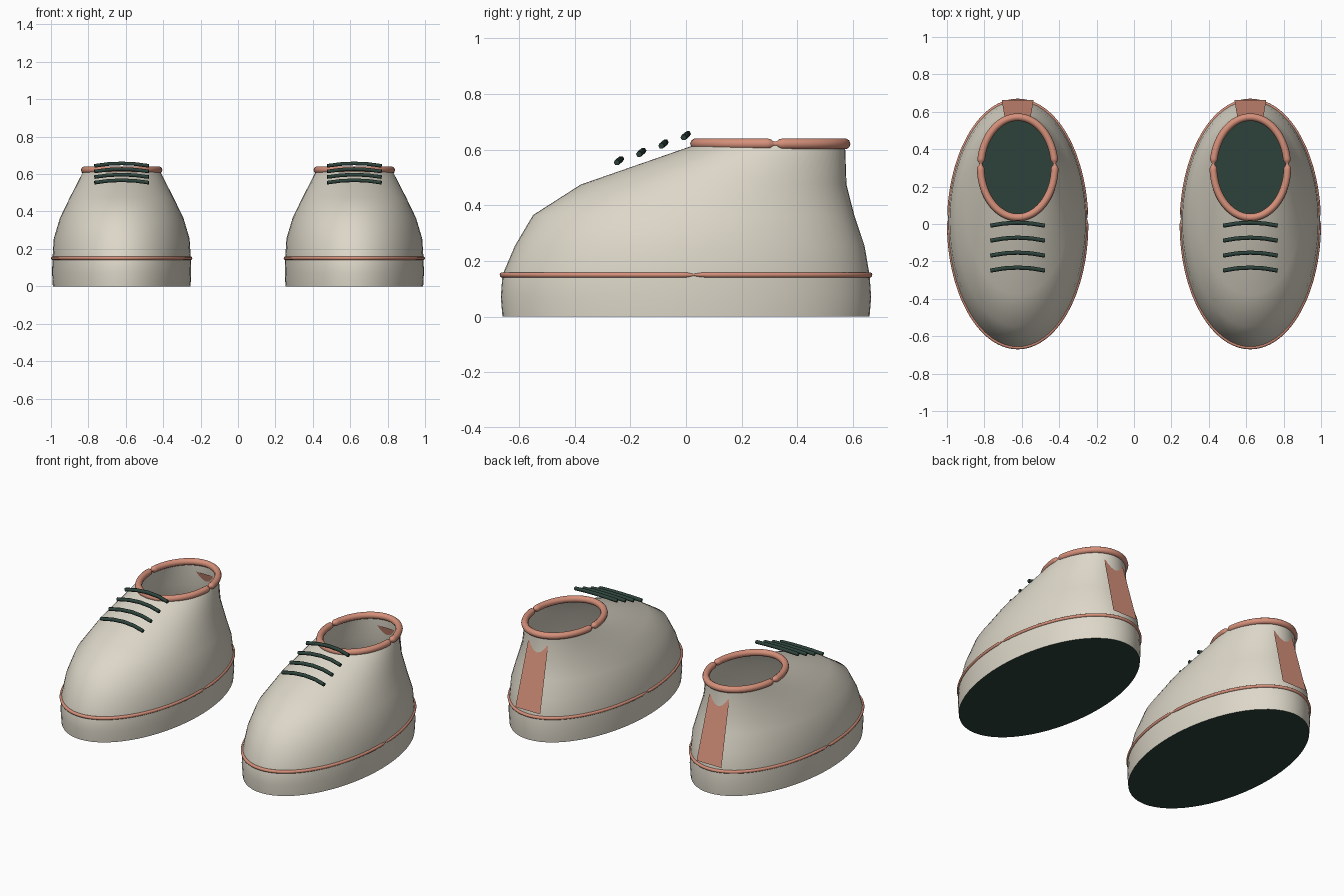
import bpy, bmesh
from math import sin, cos, pi, tau
from mathutils import Vector

cube = bpy.data.objects.get("Cube")
if cube:
    bpy.data.objects.remove(cube, do_unlink=True)


def material(name, rgb):
    m = bpy.data.materials.new(name)
    m.use_nodes = True
    m.diffuse_color = (*rgb, 1)
    m.node_tree.nodes["Principled BSDF"].inputs["Base Color"].default_value = (*rgb, 1)
    return m


CREAM = material("cream", (0.72, 0.68, 0.58))
CORAL = material("coral", (0.67, 0.28, 0.195))
GREEN = material("dark green", (0.026, 0.055, 0.044))

SEGMENTS = 64
SHOE_X = 0.622


def finish(bm, name, mat, x, smooth=True):
    bmesh.ops.recalc_face_normals(bm, faces=bm.faces)
    mesh = bpy.data.meshes.new(name)
    for f in bm.faces:
        f.smooth = smooth
    bm.to_mesh(mesh)
    bm.free()
    mesh.materials.append(mat)
    obj = bpy.data.objects.new(name, mesh)
    obj.location.x = x
    bpy.context.collection.objects.link(obj)
    return obj


def bridge(bm, loops, closed=False):
    pairs = list(zip(loops, loops[1:]))
    if closed:
        pairs.append((loops[-1], loops[0]))
    for a, b in pairs:
        n = len(a)
        for i in range(n):
            j = (i + 1) % n
            bm.faces.new((a[i], a[j], b[j], b[i]))


def oval(bm, z, front, back, half_width):
    mid, ry = (front + back) / 2, (back - front) / 2
    return [bm.verts.new((half_width * cos(tau * i / SEGMENTS),
                          mid + ry * sin(tau * i / SEGMENTS), z))
            for i in range(SEGMENTS)]


def tube_ring(name, mat, x, z, mid, rx, ry, radius, pinch_y, pinch_width):
    """Oval piping that narrows at the seam on each side."""
    bm = bmesh.new()
    loops = []
    steps = 160
    for i in range(steps):
        a = tau * i / steps
        centre = Vector((rx * cos(a), mid + ry * sin(a), z))
        out = Vector((ry * cos(a), rx * sin(a), 0)).normalized()
        r = radius * min(1, 0.25 + abs(centre.y - pinch_y) / pinch_width)
        loops.append([bm.verts.new(centre + out * r * cos(tau * k / 10)
                                   + Vector((0, 0, r * sin(tau * k / 10))))
                      for k in range(10)])
    bridge(bm, loops, closed=True)
    return finish(bm, name, mat, x)


# Shoe sections: height, front, back, half width
SECTIONS = [(0, -0.66, 0.66, 0.368), (0.07, -0.666, 0.666, 0.372),
            (0.15, -0.66, 0.66, 0.37), (0.255, -0.615, 0.642, 0.363),
            (0.365, -0.55, 0.605, 0.33), (0.475, -0.378, 0.577, 0.277),
            (0.615, 0.025, 0.572, 0.205)]


def build_shoe(side, x):
    # Open upper
    bm = bmesh.new()
    bridge(bm, [oval(bm, *s) for s in SECTIONS])
    finish(bm, side + "_upper", CREAM, x)

    # Flat sole
    bm = bmesh.new()
    bm.faces.new(oval(bm, *SECTIONS[0]))
    finish(bm, side + "_sole", GREEN, x, smooth=False)

    # Piping around the sole and collar
    tube_ring(side + "_sole_piping", CORAL, x, 0.15, 0, 0.368, 0.66, 0.01, 0.03, 0.04)
    tube_ring(side + "_collar", CORAL, x, 0.621, 0.303, 0.198, 0.268, 0.02, 0.32, 0.025)

    # Flat tapered heel tab
    bm = bmesh.new()
    corners = [(-0.085, 0.663, 0.18), (0.085, 0.663, 0.18),
               (0.068, 0.562, 0.56), (-0.068, 0.562, 0.56)]
    bm.faces.new([bm.verts.new(c) for c in corners])
    finish(bm, side + "_heel_tab", CORAL, x, smooth=False)

    # Four bowed laces
    for n in range(4):
        y, z = -0.08 * n, 0.65 - 0.03 * n
        curve = bpy.data.curves.new(f"{side}_lace_{n + 1}", "CURVE")
        curve.dimensions = "3D"
        curve.bevel_depth = 0.011
        curve.bevel_resolution = 1
        curve.use_fill_caps = True
        path = curve.splines.new("POLY")
        path.points.add(4)
        for i, p in enumerate(path.points):
            t = i / 2 - 1
            bow = 1 - t * t
            p.co = (0.145 * t, y - 0.009 + 0.016 * bow, z - 0.006 + 0.013 * bow, 1)
        curve.materials.append(GREEN)
        lace = bpy.data.objects.new(curve.name, curve)
        lace.location.x = x
        bpy.context.collection.objects.link(lace)


build_shoe("left", SHOE_X)
build_shoe("right", -SHOE_X)
